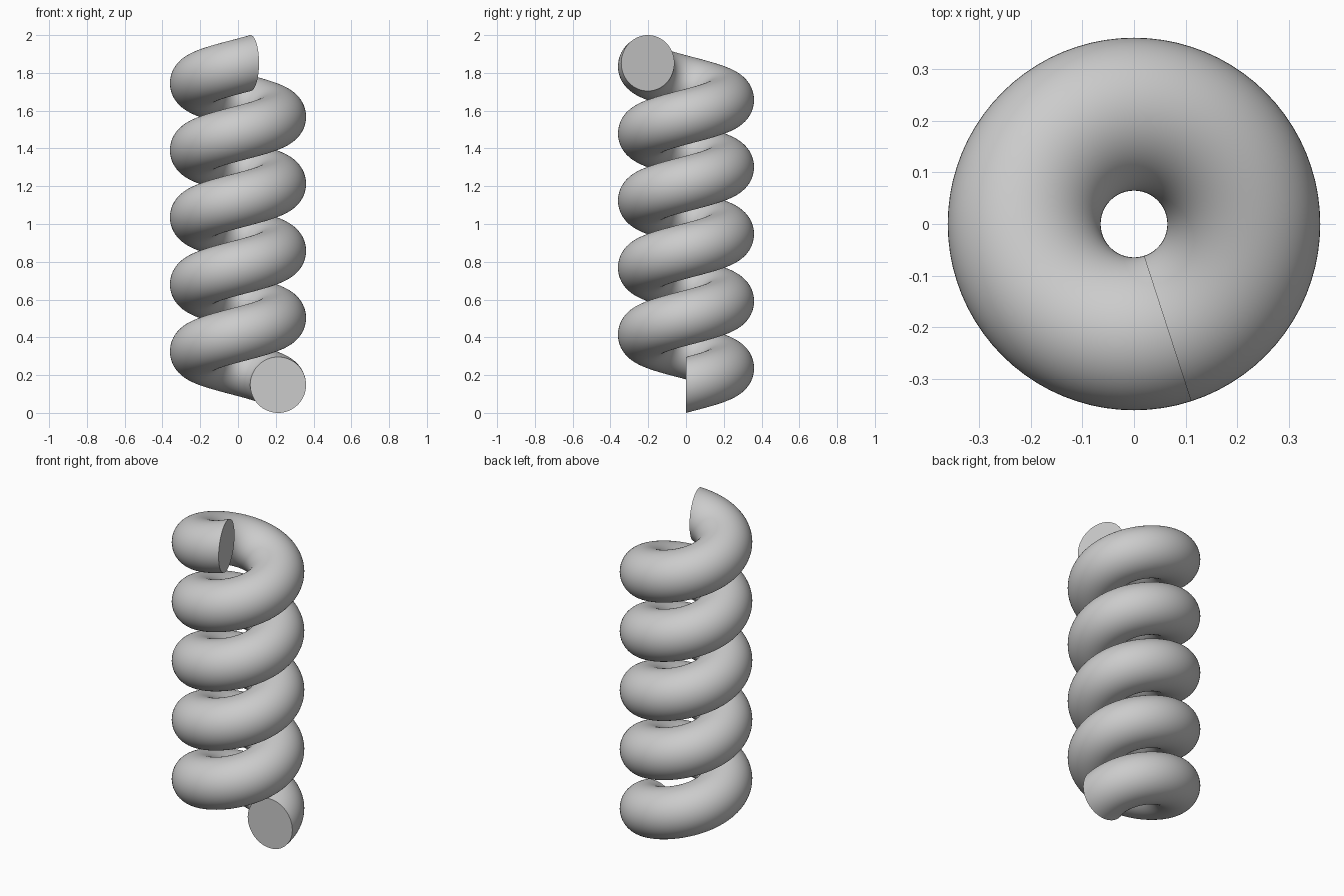
import bpy, bmesh
from math import cos, sin, tau
from mathutils import Vector

if "Cube" in bpy.data.objects:
    bpy.data.objects.remove(bpy.data.objects["Cube"], do_unlink=True)

COIL_RADIUS, WIRE_RADIUS = 0.2125, 0.148
TURNS, HEIGHT = 4.8, 2.0
SIDES, STEPS_PER_TURN = 64, 80

# Plain grey
grey = bpy.data.materials.new("grey")
grey.use_nodes = True
colour = (0.6, 0.6, 0.6, 1)
grey.diffuse_color = colour
grey.node_tree.nodes["Principled BSDF"].inputs["Base Color"].default_value = colour

# Upright round section, swept along a rising helix
bm = bmesh.new()
ring = [bm.verts.new((COIL_RADIUS + WIRE_RADIUS * cos(tau * i / SIDES), 0,
                      WIRE_RADIUS + WIRE_RADIUS * sin(tau * i / SIDES)))
        for i in range(SIDES)]
edges = [bm.edges.new((ring[i - 1], ring[i])) for i in range(SIDES)]
steps = round(TURNS * STEPS_PER_TURN)
rise = (HEIGHT - 2 * WIRE_RADIUS) / steps
bmesh.ops.spin(bm, geom=ring + edges, cent=(0, 0, 0), axis=(0, 0, 1),
               dvec=Vector((0, 0, rise)), angle=TURNS * tau, steps=steps)

# Flat ends
bmesh.ops.holes_fill(bm, edges=[e for e in bm.edges if e.is_boundary], sides=0)
bmesh.ops.recalc_face_normals(bm, faces=bm.faces)

mesh = bpy.data.meshes.new("coil_spring")
bm.to_mesh(mesh)
bm.free()
mesh.materials.append(grey)
spring = bpy.data.objects.new("coil_spring", mesh)
bpy.context.collection.objects.link(spring)

# Smooth wire with crisp end rims
bpy.ops.object.select_all(action="DESELECT")
spring.select_set(True)
bpy.context.view_layer.objects.active = spring
bpy.ops.object.shade_smooth_by_angle(angle=0.6)
